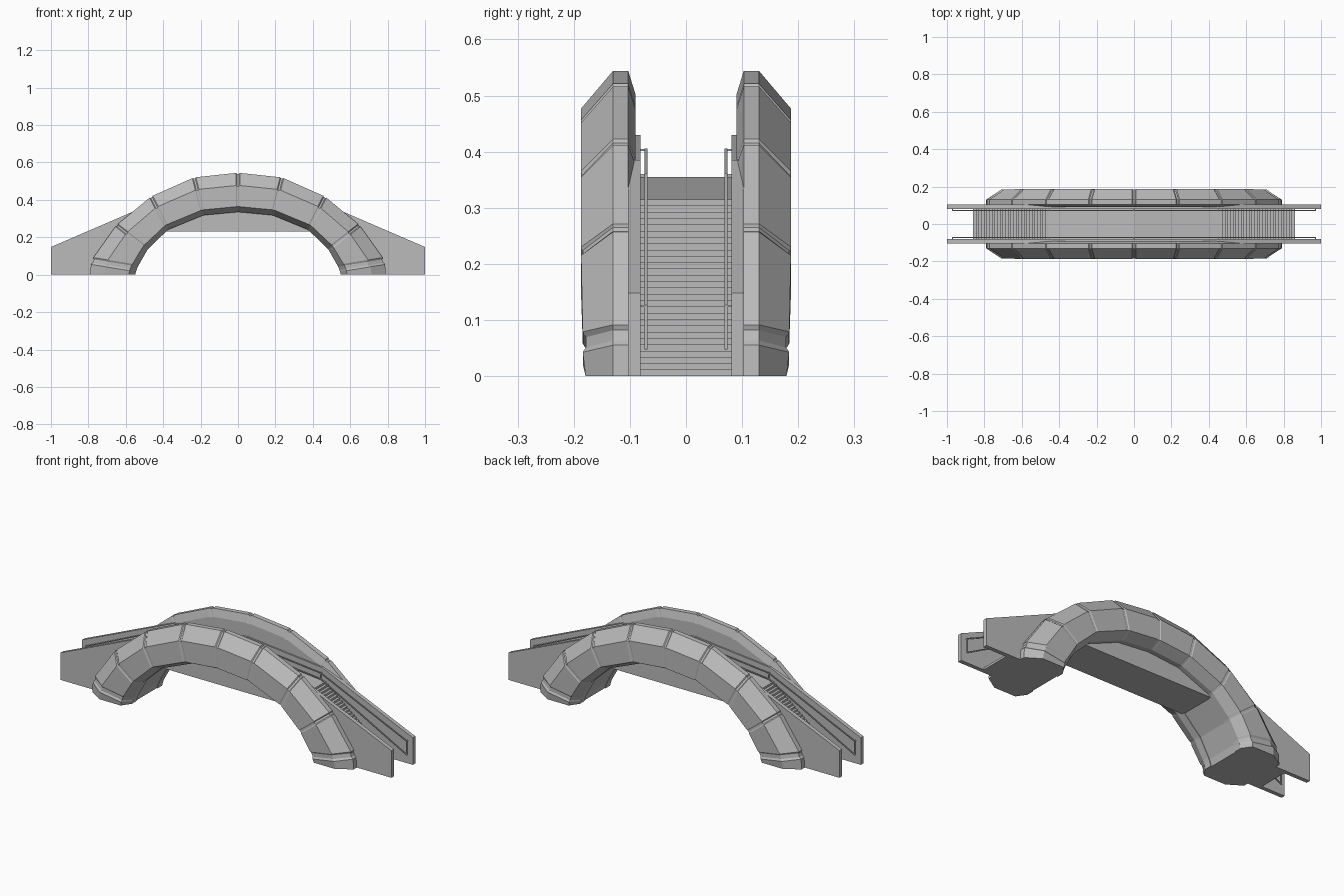
import bpy, bmesh
from mathutils import Vector

if "Cube" in bpy.data.objects:
    bpy.data.objects.remove(bpy.data.objects["Cube"])

stone = bpy.data.materials.new("grey stone")
stone.use_nodes = True
stone.diffuse_color = (0.5, 0.5, 0.5, 1)
bsdf = stone.node_tree.nodes["Principled BSDF"]
bsdf.inputs["Base Color"].default_value = (0.5, 0.5, 0.5, 1)
bsdf.inputs["Roughness"].default_value = 0.9


def finish(name, bm):
    bmesh.ops.recalc_face_normals(bm, faces=bm.faces)
    mesh = bpy.data.meshes.new(name)
    bm.to_mesh(mesh)
    bm.free()
    mesh.materials.append(stone)
    obj = bpy.data.objects.new(name, mesh)
    bpy.context.collection.objects.link(obj)
    return obj


def extrude_profile(name, points, y0, y1):
    """Solid from an x-z outline, between two y positions."""
    bm = bmesh.new()
    face = bm.faces.new([bm.verts.new((x, y0, z)) for x, z in points])
    new = bmesh.ops.extrude_face_region(bm, geom=[face])["geom"]
    moved = [v for v in new if isinstance(v, bmesh.types.BMVert)]
    bmesh.ops.translate(bm, verts=moved, vec=(0, y1 - y0, 0))
    return finish(name, bm)


def mirrored(half):
    """Complete a right-hand half profile that ends at x = 0."""
    return half + [(-x, z) for x, z in reversed(half) if x > 0]


def bar(bm, a, b, r=0.0025):
    """Square bar between two points, added to bm."""
    a, b = Vector(a), Vector(b)
    d = b - a
    rot = d.to_track_quat('Z', 'Y').to_matrix().to_4x4()
    rot.translation = (a + b) / 2
    made = bmesh.ops.create_cube(bm, size=1)["verts"]
    for v in made:
        v.co = rot @ Vector((v.co.x * 2 * r, v.co.y * 2 * r, v.co.z * (d.length + r)))


# Outer and inner curve of the arch, foot to crown
outer = [(0.79, 0), (0.785, 0.075), (0.65, 0.265), (0.465, 0.418), (0.235, 0.52), (0, 0.545)]
inner = [(0.55, 0), (0.54, 0.035), (0.483, 0.135), (0.375, 0.24), (0.185, 0.318), (0, 0.335)]
outer = [Vector(p) for p in mirrored(outer)]
inner = [Vector(p) for p in mirrored(inner)]

# Arch cross-section: y, and fraction from inner to outer curve
section = [(0.09, 0), (0.13, 0), (0.187, 0.14), (0.187, 0.68), (0.13, 1), (0.103, 1), (0.09, 0.8)]


def arch_stations():
    """(outer point, inner point, groove depth, sideways inset)"""
    last = len(outer) - 1
    for i in range(last + 1):
        foot = 0.008 if i in (0, last) else 0.0
        if foot:
            yield outer[i], inner[i], 0.0, foot
            continue
        base = i in (1, last - 1)
        half = 0.02 if base else 0.01
        for offset, depth in ((-half, 0), (-half * 0.5, 1), (half * 0.5, 1), (half, 0)):
            j = i + 1 if offset > 0 else i - 1
            ends = []
            for curve in (outer, inner):
                step = curve[j] - curve[i]
                ends.append(curve[i] + step.normalized() * abs(offset))
            yield ends[0], ends[1], depth * (0.009 if base else 0.005), 0.003 if base else 0.0


def build_arch(name, side):
    bm = bmesh.new()
    rings = []
    for o, n, depth, inset in arch_stations():
        ring = []
        for y, f in section:
            p = n.lerp(o, f)
            if f > 0.5:
                p = p + (n - o).normalized() * depth
            yy = y - inset - depth * 0.6 if y > 0.15 else y
            ring.append(bm.verts.new((p.x, side * yy, max(p.y, 0))))
        rings.append(ring)
    count = len(section)
    for a, b in zip(rings, rings[1:]):
        for k in range(count):
            m = (k + 1) % count
            bm.faces.new((a[k], a[m], b[m], b[k]))
    bm.faces.new(rings[0])
    bm.faces.new(rings[-1])
    finish(name, bm)


# Underside shared by the deck and parapets
underside = [(0.555, 0), (0.543, 0.035), (0.487, 0.135), (0.39, 0.23)]
under = [(-x, z) for x, z in underside] + [(x, z) for x, z in reversed(underside)]

# Deck with a flight of steps at each end
steps = 28
run, rise = 0.40 / steps, 0.315 / steps
flight = [(0.86, 0)]
for i in range(steps):
    x = 0.86 - i * run
    flight += [(x, (i + 1) * rise), (x - run, (i + 1) * rise)]
flight.append((0, 0.355))
extrude_profile("deck_and_steps", mirrored(flight) + under, -0.083, 0.083)

# Parapets, handrails and arches on both sides
wall_top = [(1, 0), (1, 0.148), (0.45, 0.385), (0, 0.43)]
upper_rail = mirrored([(0.97, 0.125), (0.45, 0.358), (0, 0.403)])
lower_rail = mirrored([(0.97, 0.05), (0.45, 0.285 + 0.04), (0, 0.37)])

for label, side in (("left", 1), ("right", -1)):
    # front is -y, so the model's left and right ends share these long sides
    place = "back" if side > 0 else "front"
    extrude_profile(place + "_parapet", mirrored(wall_top) + under, side * 0.0815, side * 0.1035)
    build_arch(place + "_arch", side)

    bm = bmesh.new()
    y = side * 0.0715
    for rail in (upper_rail, lower_rail):
        for a, b in zip(rail, rail[1:]):
            bar(bm, (a[0], y, a[1]), (b[0], y, b[1]))
    for top, low in zip(upper_rail, lower_rail):
        bar(bm, (top[0], y, top[1]), (low[0], y, low[1]))
        bar(bm, (top[0], y, top[1]), (top[0], side * 0.084, top[1]), 0.002)
    finish(place + "_handrail", bm)
